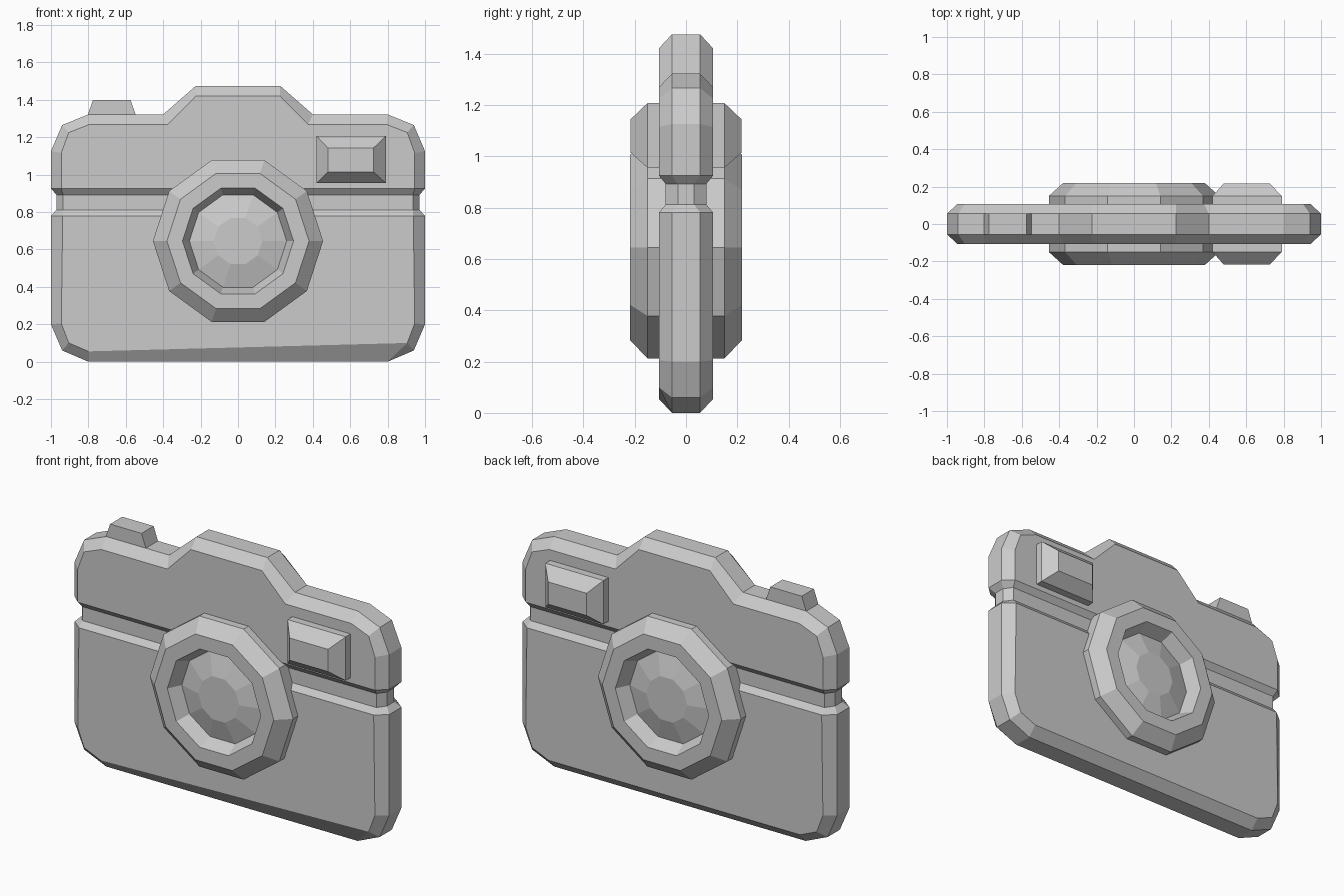
import bpy, bmesh
from math import cos, sin, tau

if "Cube" in bpy.data.objects:
    bpy.data.objects.remove(bpy.data.objects["Cube"])


def make(name, verts, faces):
    bm = bmesh.new()
    vs = [bm.verts.new(v) for v in verts]
    for f in faces:
        bm.faces.new([vs[i] for i in f])
    bmesh.ops.remove_doubles(bm, verts=bm.verts, dist=1e-5)
    bmesh.ops.recalc_face_normals(bm, faces=bm.faces)
    me = bpy.data.meshes.new(name)
    bm.to_mesh(me)
    bm.free()
    ob = bpy.data.objects.new(name, me)
    bpy.context.collection.objects.link(ob)
    return ob


def loft(name, rings):
    """Skin equal-length closed rings and cap both ends."""
    n = len(rings[0])
    faces = [tuple(range(n)), tuple(range((len(rings) - 1) * n, len(rings) * n))]
    for r in range(len(rings) - 1):
        for i in range(n):
            j = (i + 1) % n
            faces.append((r * n + i, r * n + j, (r + 1) * n + j, (r + 1) * n + i))
    return make(name, [v for ring in rings for v in ring], faces)


# Body: right half outline, bottom to top: rim x, z, y, then face x, z, y
half = [
    (0.80, 0.00, 0.055, 0.80, 0.055, 0.106),
    (0.94, 0.06, 0.055, 0.905, 0.10, 0.106),
    (1.00, 0.20, 0.055, 0.945, 0.205, 0.106),
    (1.00, 0.78, 0.055, 0.937, 0.78, 0.106),
    (0.97, 0.812, 0.032, 0.935, 0.812, 0.079),
    (0.97, 0.892, 0.032, 0.935, 0.892, 0.079),
    (1.00, 0.925, 0.055, 0.945, 0.925, 0.106),
    (1.00, 1.125, 0.055, 0.945, 1.115, 0.106),
    (0.94, 1.265, 0.055, 0.905, 1.225, 0.106),
    (0.80, 1.322, 0.055, 0.795, 1.268, 0.106),
    (0.40, 1.322, 0.055, 0.375, 1.268, 0.106),
    (0.225, 1.475, 0.055, 0.225, 1.42, 0.106),
]
h = len(half)
loop = half + [(-a, b, c, -d, e, f) for a, b, c, d, e, f in reversed(half)]
n = len(loop)
verts = []
for i, (x, z, y, fx, fz, fy) in enumerate(loop):
    front = (half[1][3], -fy, half[1][4]) if i == 0 else (fx, -fy, fz)
    verts += [front, (x, -y, z), (x, y, z), (fx, fy, fz)]
faces = []
for i in range(n):
    j = (i + 1) % n
    for k in range(3):
        faces.append((4 * i + k, 4 * j + k, 4 * j + k + 1, 4 * i + k + 1))
# lower panel, groove strips and upper panel, on front and back
lower = list(range(0, 4)) + list(range(n - 4, n))
upper = list(range(6, n - 6))
strips = [[i, i + 1, n - 2 - i, n - 1 - i] for i in (3, 4, 5)]
for k in (0, 3):
    first = 4 if k == 0 else 0  # front lower right corner is merged
    low = [i for i in lower if not (first and i == 0)]
    for panel in [low, upper] + strips:
        faces.append([4 * i + k for i in panel])
make("camera_body", verts, faces)


# Lens: ten-sided barrel with recessed faceted glass on both sides
side = [(0.13, 0.175), (0.26, 0.14), (0.297, 0.218), (0.38, 0.218), (0.455, 0.15)]
profile = [(r, -y) for r, y in side] + side[::-1]
loft("lens", [[(r * cos(tau * i / 10), y, 0.645 + r * sin(tau * i / 10))
               for i in range(10)] for r, y in profile])


# Viewfinder window: tapered block on both sides
def rect(x0, x1, z0, z1, y):
    return [(x0, y, z0), (x1, y, z0), (x1, y, z1), (x0, y, z1)]


big, small = (0.42, 0.79, 0.955, 1.207), (0.48, 0.725, 1.015, 1.143)
loft("viewfinder", [rect(*small, -0.217), rect(*big, -0.15),
                    rect(*big, 0.15), rect(*small, 0.217)])

# Shutter button: tapered block on the top edge
loft("shutter_button", [[(x0, -0.055, z), (x1, -0.055, z), (x1, 0.055, z), (x0, 0.055, z)]
                        for x0, x1, z in ((-0.81, -0.54, 1.30), (-0.775, -0.575, 1.40))])
